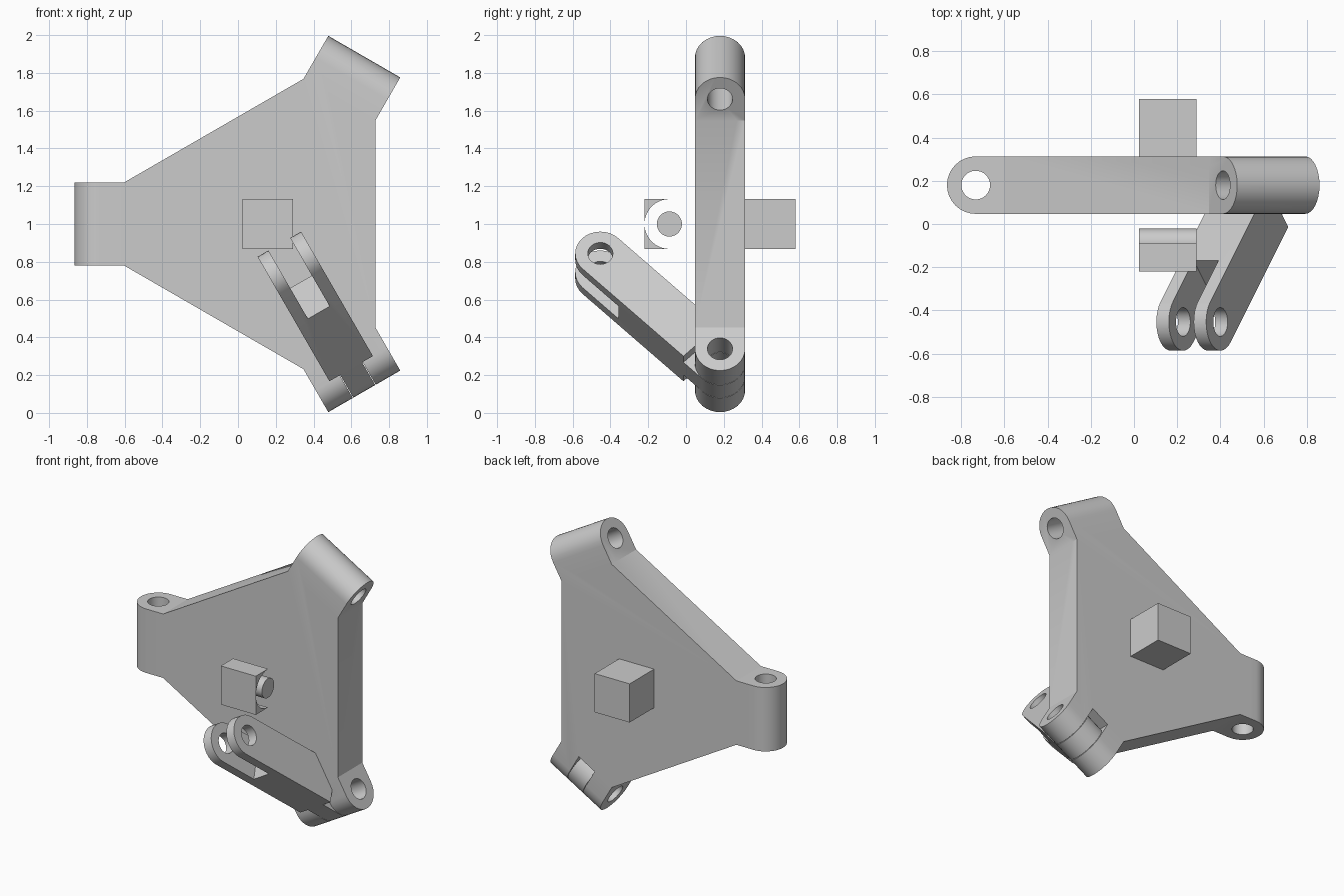
import bpy, bmesh
from math import sin, cos, pi, radians, sqrt
from mathutils import Matrix, Vector

old = bpy.data.objects.get("Cube")
if old:
    bpy.data.objects.remove(old)

grey = bpy.data.materials.new("light_grey")
grey.use_nodes = True
COLOUR = (0.6, 0.6, 0.6, 1)
grey.diffuse_color = COLOUR
grey.node_tree.nodes["Principled BSDF"].inputs["Base Color"].default_value = COLOUR

R = 0.133            # half thickness of plate and link
HOLE = R / 2         # pin hole radius
PIN = 0.89           # pin distance from the hub
NECK = 0.76          # where the lugs leave the body
HALF = 0.22          # half width of a lug
CENTRE = Vector((0.157, 0.18, 1))
SEG = 32


def make(name, bm, frame=Matrix()):
    bm.transform(frame)
    bmesh.ops.recalc_face_normals(bm, faces=bm.faces)
    mesh = bpy.data.meshes.new(name)
    bm.to_mesh(mesh)
    bm.free()
    mesh.materials.append(grey)
    ob = bpy.data.objects.new(name, mesh)
    bpy.context.collection.objects.link(ob)
    return ob


def frame_at(origin, a, u):
    """Local x runs along a, local z along the pin axis u."""
    m = Matrix((a, u.cross(a), u)).transposed().to_4x4()
    m.translation = origin
    return m


def box(name, lo, hi, frame=Matrix()):
    bm = bmesh.new()
    bmesh.ops.create_cube(bm, size=1)
    lo, hi = Vector(lo), Vector(hi)
    for v in bm.verts:
        v.co = (lo + hi) / 2 + v.co * (hi - lo)
    return make(name, bm, frame)


def prism(name, outline, y0, y1):
    bm = bmesh.new()
    face = bm.faces.new([bm.verts.new((x, y0, z)) for x, z in outline])
    top = bmesh.ops.extrude_face_region(bm, geom=[face])["geom"]
    for v in top:
        if isinstance(v, bmesh.types.BMVert):
            v.co.y = y1
    return make(name, bm)


def lug(name, length, half, frame):
    """Round-nosed block with a pin hole at its local origin."""
    bm = bmesh.new()
    rings = []
    for i in range(SEG):
        c, s = cos(2 * pi * i / SEG), sin(2 * pi * i / SEG)
        big = max(abs(c), abs(s))
        outer = (c / big * length, s / big * R) if c > 1e-6 else (c * R, s * R)
        inner = (c * HOLE, s * HOLE)
        rings.append([bm.verts.new((*p, z)) for p, z in
                      ((outer, -half), (outer, half), (inner, half), (inner, -half))])
    for i in range(SEG):
        a, b = rings[i], rings[(i + 1) % SEG]
        for k in range(4):
            n = (k + 1) % 4
            bm.faces.new((a[k], a[n], b[n], b[k]))
    return make(name, bm, frame)


def cylinder(name, radius, x0, x1, y, z):
    bm = bmesh.new()
    bmesh.ops.create_cone(bm, cap_ends=True, segments=SEG, radius1=radius,
                          radius2=radius, depth=x1 - x0)
    place = Matrix.Translation(((x0 + x1) / 2, y, z)) @ Matrix.Rotation(pi / 2, 4, "Y")
    return make(name, bm, place)


def combine(target, other, operation):
    mod = target.modifiers.new("combine", "BOOLEAN")
    mod.operation, mod.object, mod.solver = operation, other, "EXACT"
    bpy.context.view_layer.objects.active = target
    bpy.ops.object.modifier_apply(modifier=mod.name)
    bpy.data.objects.remove(other)


def finish(ob):
    bm = bmesh.new()
    bm.from_mesh(ob.data)
    bmesh.ops.remove_doubles(bm, verts=bm.verts, dist=0.0002)
    bmesh.ops.dissolve_limit(bm, angle_limit=0.01, verts=bm.verts, edges=bm.edges)
    bm.to_mesh(ob.data)
    bm.free()
    bpy.ops.object.select_all(action="DESELECT")
    ob.select_set(True)
    bpy.context.view_layer.objects.active = ob
    bpy.ops.object.shade_smooth_by_angle(angle=radians(30))


# Three-armed plate: body, lugs, then clevis slots
arms = []
for angle in (60, 180, 300):
    t = radians(angle)
    arms.append((Vector((cos(t), 0, sin(t))), Vector((-sin(t), 0, cos(t)))))
outline = []
for d, u in arms:
    for side in (-HALF, HALF):
        p = CENTRE + d * NECK + u * side
        outline.append((p.x, p.z))
plate = prism("three_arm_plate", outline, CENTRE.y - R, CENTRE.y + R)
for d, u in arms:
    frame = frame_at(CENTRE + d * PIN, -d, u)
    combine(plate, lug("lug", PIN - NECK, HALF, frame), "UNION")
for d, u in (arms[0], arms[2]):
    frame = frame_at(CENTRE + d * PIN, -d, u)
    slot = box("slot", (-0.2, -0.2, -0.07), (PIN - NECK, 0.2, 0.07), frame)
    combine(plate, slot, "DIFFERENCE")
finish(plate)

# Hinged link swung forward 45 degrees from the lower arm
d, u = arms[2]
back = Vector((0, 1, 0))
lower_pin = CENTRE + d * PIN
axis = (d + back) / sqrt(2)
LENGTH, SHOULDER = 0.896, 0.141
upper = frame_at(lower_pin - axis * LENGTH, axis, u)
link = lug("hinged_link", LENGTH - SHOULDER, R, upper)
combine(link, lug("tongue", SHOULDER, 0.067, frame_at(lower_pin, -axis, u)), "UNION")
slot = box("link_slot", (-0.2, -0.2, -HOLE), (0.27, 0.2, HOLE), upper)
combine(link, slot, "DIFFERENCE")
finish(link)

# Cube on the back
cx, cy, cz = CENTRE
finish(box("back_cube", (cx - R, cy + R, cz - R), (cx + R, cy + 3 * R, cz + R)))

# Floating cradle block and pin in front
PIN_Y = -0.088
cradle = box("cradle_block", (cx - R, PIN_Y - R, cz - R), (cx + R, PIN_Y, cz + R))
combine(cradle, cylinder("cradle_cut", R - 0.001, cx - 0.3, cx + 0.3, PIN_Y, cz), "DIFFERENCE")
finish(cradle)
finish(cylinder("loose_pin", HOLE, cx - R, cx + R, PIN_Y, cz))
